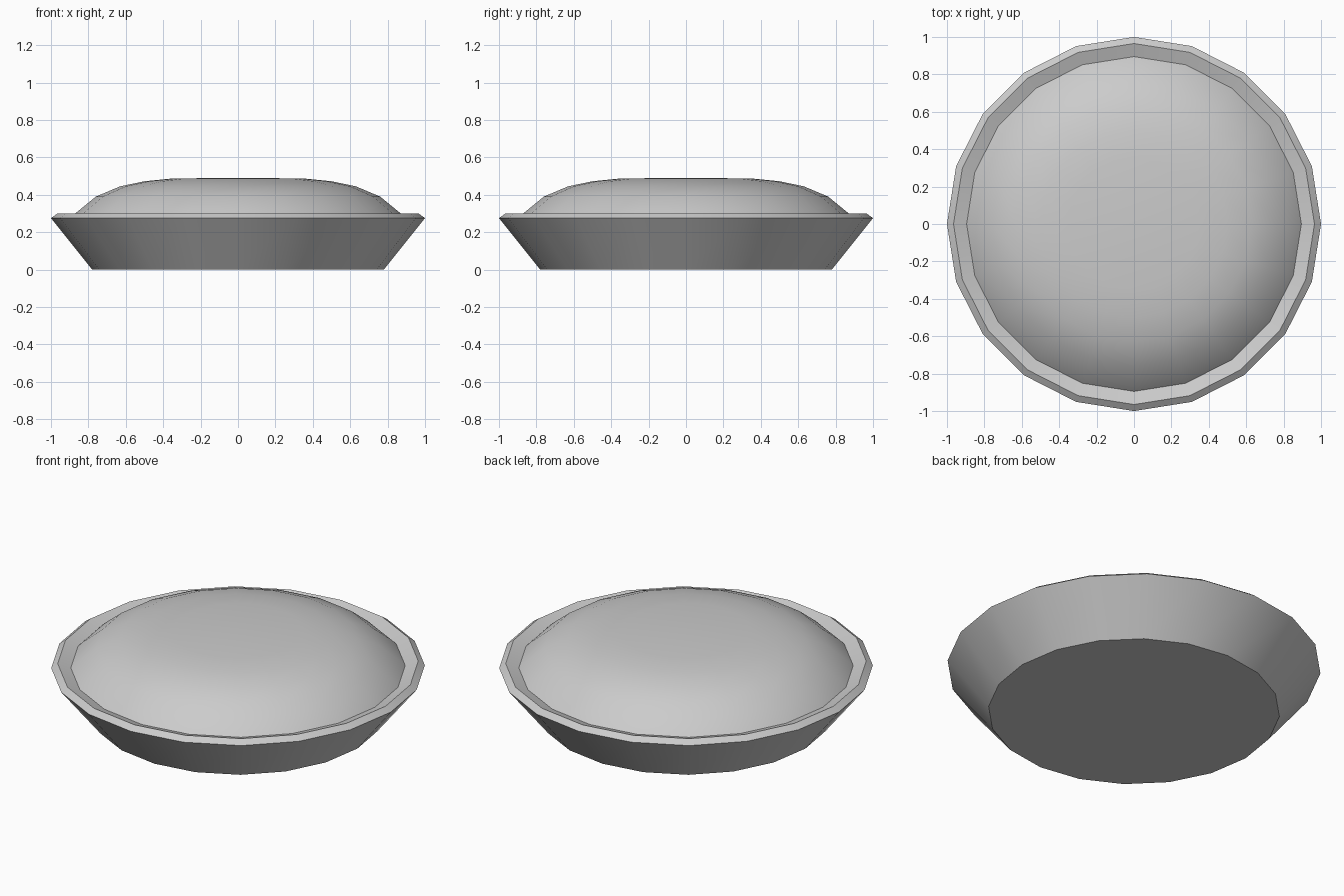
import bpy, bmesh
from math import cos, sin, pi, radians

if "Cube" in bpy.data.objects:
    bpy.data.objects.remove(bpy.data.objects["Cube"])

SIDES = 20


def lathe(name, profile, cap_start=False, tip_z=None, sharp=30):
    """Revolve (radius, z) points around z, running from outside or below upward."""
    bm = bmesh.new()
    rings = [[bm.verts.new((r * cos(2 * pi * i / SIDES), r * sin(2 * pi * i / SIDES), z))
              for i in range(SIDES)] for r, z in profile]
    for a, b in zip(rings, rings[1:]):
        for i in range(SIDES):
            j = (i + 1) % SIDES
            bm.faces.new((a[i], a[j], b[j], b[i]))
    if cap_start:
        bm.faces.new(rings[0][::-1])
    if tip_z is not None:
        tip = bm.verts.new((0, 0, tip_z))
        for i in range(SIDES):
            bm.faces.new((rings[-1][i], rings[-1][(i + 1) % SIDES], tip))
    mesh = bpy.data.meshes.new(name)
    bm.to_mesh(mesh)
    bm.free()
    obj = bpy.data.objects.new(name, mesh)
    bpy.context.collection.objects.link(obj)
    bpy.ops.object.select_all(action='DESELECT')
    obj.select_set(True)
    bpy.context.view_layer.objects.active = obj
    bpy.ops.object.shade_smooth_by_angle(angle=radians(sharp))
    return obj


# Flared dish with bevelled rim and inner lip
lathe("pie_dish", [(0.78, 0), (1.0, 0.275), (0.965, 0.30), (0.895, 0.275)],
      cap_start=True)

# Domed top crust
lathe("pie_crust", [(0.895, 0.275), (0.87, 0.30), (0.76, 0.39), (0.63, 0.445),
                    (0.50, 0.472), (0.35, 0.487)], tip_z=0.49, sharp=40)
